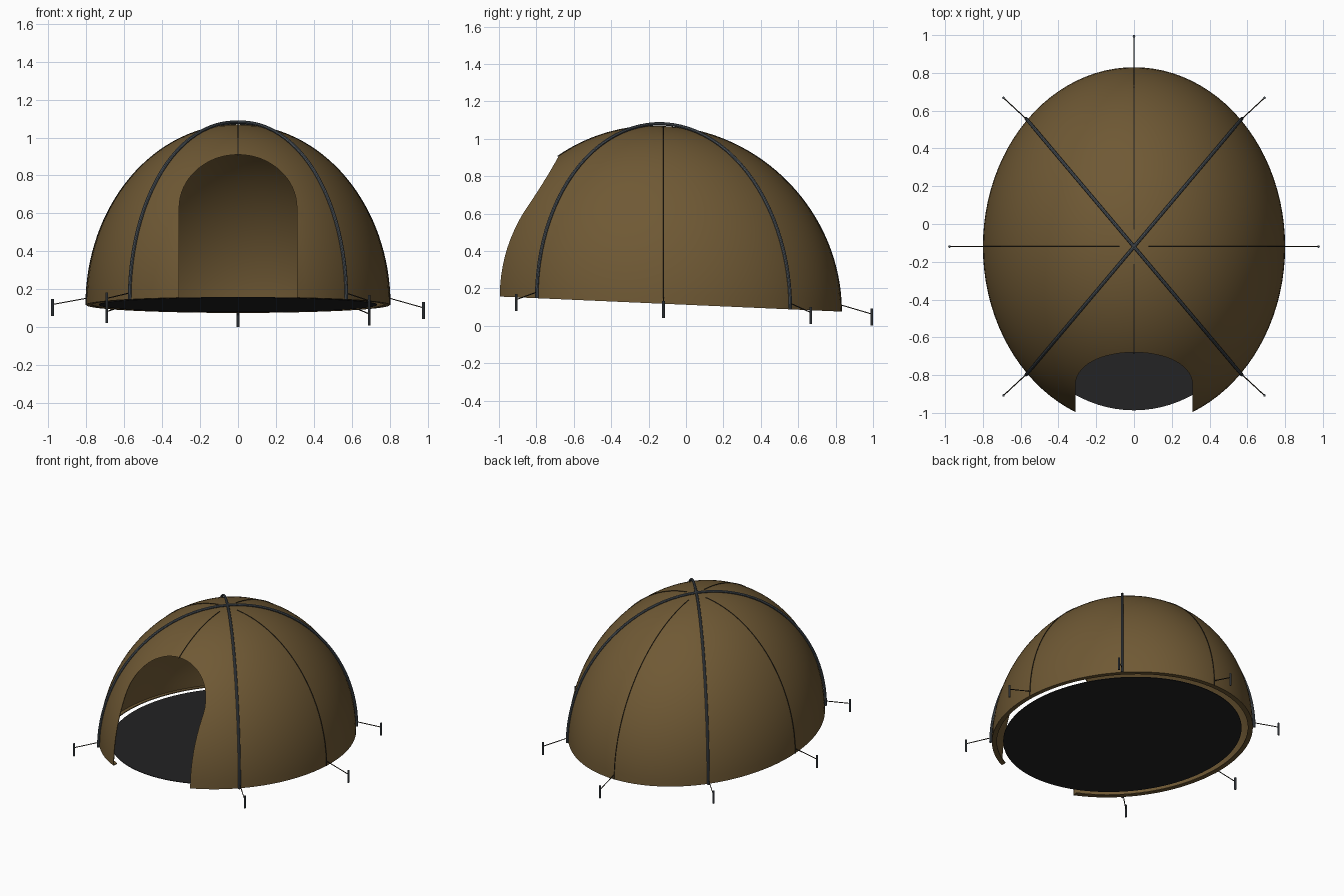
import bpy, bmesh, math
from mathutils import Vector

if "Cube" in bpy.data.objects:
    bpy.data.objects.remove(bpy.data.objects["Cube"])

A, B, H = 0.80, 0.95, 0.95        # dome half width, half length, height
CY, CZ, SLOPE = -0.12, 0.118, 0.044


def material(name, rgb):
    m = bpy.data.materials.new(name)
    m.diffuse_color = (*rgb, 1)
    m.use_nodes = True
    m.node_tree.nodes["Principled BSDF"].inputs["Base Color"].default_value = m.diffuse_color
    return m


FABRIC = material("brown_fabric", (0.16, 0.10, 0.035))
FLOOR = material("black_groundsheet", (0.017, 0.017, 0.018))
METAL = material("slate_metal", (0.075, 0.09, 0.105))
CORD = material("dark_cord", (0.02, 0.016, 0.01))


def place(x, y, z):
    """Local dome coordinates to the gently sloping ground."""
    return Vector((x, y + CY, z + CZ - SLOPE * y))


def dome(t, phi, s=1.0, lift=0.0):
    """Point on the dome: t around, phi down from the top."""
    return place(A * s * math.cos(t) * math.sin(phi),
                 B * s * math.sin(t) * math.sin(phi),
                 (H + lift) * math.cos(phi))


def mesh_object(name, bm, mat):
    bmesh.ops.recalc_face_normals(bm, faces=bm.faces)
    me = bpy.data.meshes.new(name)
    bm.to_mesh(me)
    bm.free()
    me.materials.append(mat)
    ob = bpy.data.objects.new(name, me)
    bpy.context.collection.objects.link(ob)
    return ob


def activate(ob):
    bpy.ops.object.select_all(action='DESELECT')
    ob.select_set(True)
    bpy.context.view_layer.objects.active = ob


def smooth(ob, angle=40):
    activate(ob)
    bpy.ops.object.shade_smooth_by_angle(angle=math.radians(angle))


def tube(name, pts, radius, mat, sides=2):
    cu = bpy.data.curves.new(name, 'CURVE')
    cu.dimensions = '3D'
    cu.bevel_depth = radius
    cu.bevel_resolution = sides
    cu.use_fill_caps = True
    sp = cu.splines.new('POLY')
    sp.points.add(len(pts) - 1)
    for p, co in zip(sp.points, pts):
        p.co = (*co, 1)
    cu.materials.append(mat)
    ob = bpy.data.objects.new(name, cu)
    bpy.context.collection.objects.link(ob)
    activate(ob)
    bpy.ops.object.convert(target='MESH')
    smooth(bpy.context.object)


# Fabric canopy: half ellipsoid with a small turned-in hem
N, ROWS = 96, 28
bm = bmesh.new()
top = bm.verts.new(place(0, 0, H))
rings = []
for r in range(1, ROWS + 2):
    phi = min(r / ROWS, 1) * math.pi / 2
    hem = r > ROWS
    ring = []
    for i in range(N):
        co = dome(i * math.tau / N, phi, 0.962 if hem else 1.0)
        ring.append(bm.verts.new(co))
    rings.append(ring)
for i in range(N):
    j = (i + 1) % N
    bm.faces.new((top, rings[0][i], rings[0][j]))
    for a, b in zip(rings, rings[1:]):
        bm.faces.new((a[i], b[i], b[j], a[j]))
canopy = mesh_object("canopy", bm, FABRIC)
sol = canopy.modifiers.new("thickness", 'SOLIDIFY')
sol.thickness = 0.006
sol.offset = -1

# Arched doorway cut through the front
W, SPRING, TOP = 0.31, 0.63, 0.91
outline = [(-W, -0.2), (W, -0.2)]
for i in range(33):
    a = i * math.pi / 32
    outline.append((W * math.cos(a), SPRING + (TOP - SPRING) * math.sin(a)))
bm = bmesh.new()
face = bm.faces.new([bm.verts.new((x, -1.4, z)) for x, z in outline])
ext = bmesh.ops.extrude_face_region(bm, geom=[face])
for v in ext["geom"]:
    if isinstance(v, bmesh.types.BMVert):
        v.co.y = -0.45
cutter = mesh_object("door_cutter", bm, FABRIC)
cutter.hide_render = True
cut = canopy.modifiers.new("doorway", 'BOOLEAN')
cut.operation = 'DIFFERENCE'
cut.solver = 'EXACT'
cut.object = cutter
activate(canopy)
bpy.ops.object.modifier_apply(modifier="thickness")
bpy.ops.object.modifier_apply(modifier="doorway")
bpy.data.objects.remove(cutter)
smooth(canopy, 35)

# Groundsheet, a little smaller than the canopy
bm = bmesh.new()
rims = [[bm.verts.new(place(0.915 * A * math.cos(i * math.tau / N),
                            0.912 * B * math.sin(i * math.tau / N), z))
         for i in range(N)] for z in (0.0, 0.004)]
for rim in rims:
    bm.faces.new(rim)
for i in range(N):
    j = (i + 1) % N
    bm.faces.new((rims[0][i], rims[0][j], rims[1][j], rims[1][i]))
mesh_object("groundsheet", bm, FLOOR)

# Two crossing poles arched over the canopy
for n, t in enumerate((45, 135)):
    pts = [dome(math.radians(t), -math.pi / 2 + math.pi * i / 48, 1.01, 0.012)
           for i in range(49)]
    tube(f"arched_pole_{n + 1}", pts, 0.009, METAL)

# Seams down the sides, the back and above the door
for name, t, end in (("right_seam", 0, 90), ("back_seam", 90, 90),
                     ("left_seam", 180, 90), ("front_seam", 270, 36.5)):
    start = 5.5
    pts = [dome(math.radians(t), math.radians(start + (end - start) * i / 30),
                1.001) for i in range(31)]
    tube(name, pts, 0.003, CORD, 1)

# Stakes with short guy lines from the rim
for n, t in enumerate((0, 45, 90, 135, 180, 225, 315)):
    c, s = math.cos(math.radians(t)), math.sin(math.radians(t))
    x, y = 0.977 * c, 1.114 * s
    rise = -0.021 - 0.009 * x
    tube(f"stake_{n + 1}", [place(x, y, rise - 0.045), place(x, y, rise + 0.045)],
         0.007, METAL)
    tube(f"guy_line_{n + 1}",
         [place(A * c, B * s, 0.035), place(x, y, rise + 0.015)], 0.003, CORD, 1)
